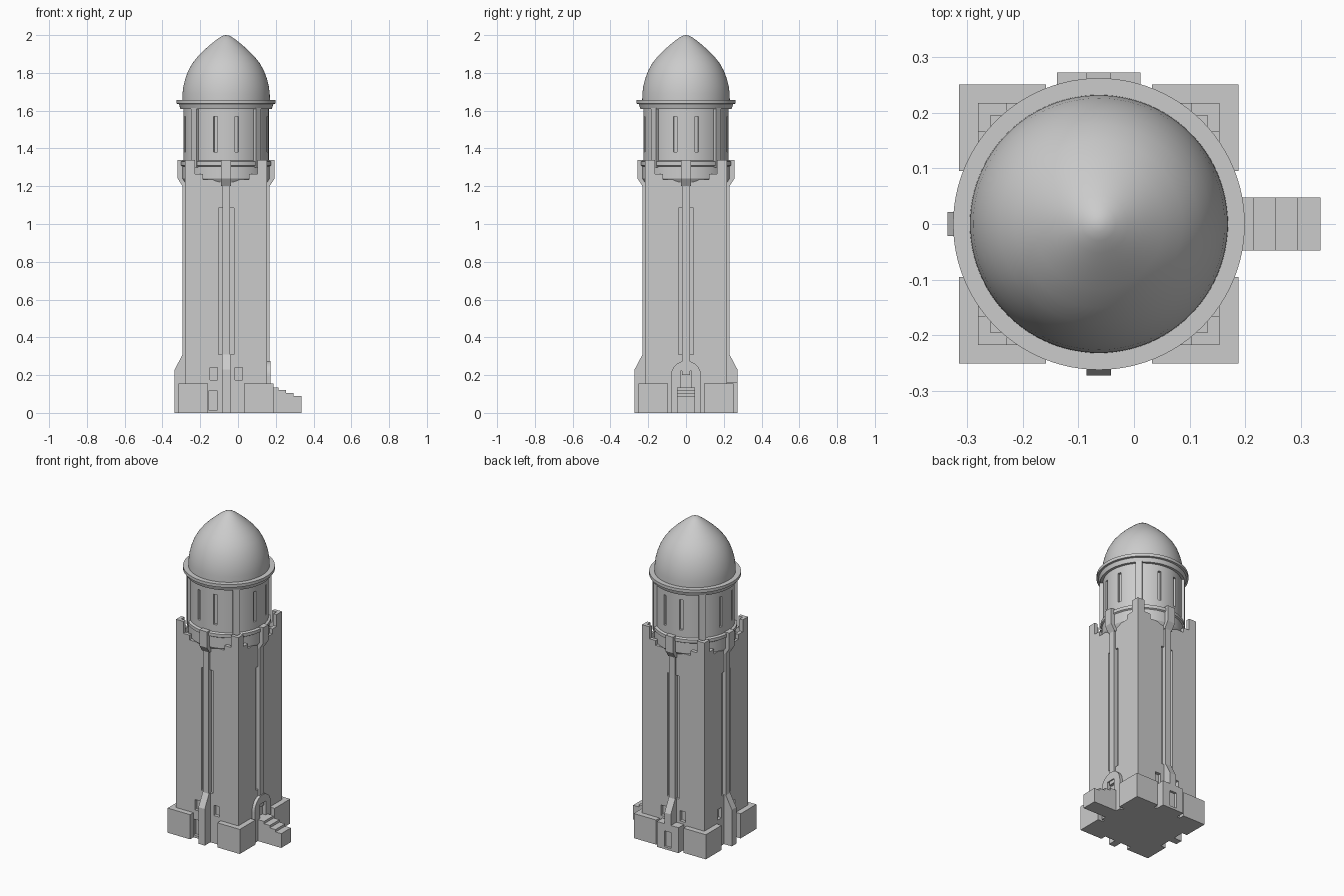
import bpy, bmesh, math
from mathutils import Matrix, Vector

if "Cube" in bpy.data.objects:
    bpy.data.objects.remove(bpy.data.objects["Cube"])

CX = -0.063          # tower axis
H = 0.217            # half width of the shaft
stone = bpy.data.materials.new("grey_stone")
stone.diffuse_color = (0.6, 0.6, 0.6, 1)
stone.use_nodes = True
stone.node_tree.nodes["Principled BSDF"].inputs["Base Color"].default_value = stone.diffuse_color


def finish(name, bm, turn=0.0, smooth=False):
    """Turn a mesh about the tower axis and add it to the scene."""
    bmesh.ops.recalc_face_normals(bm, faces=bm.faces)
    bm.transform(Matrix.Translation((CX, 0, 0)) @ Matrix.Rotation(turn, 4, 'Z'))
    me = bpy.data.meshes.new(name)
    bm.to_mesh(me)
    bm.free()
    ob = bpy.data.objects.new(name, me)
    bpy.context.collection.objects.link(ob)
    me.materials.append(stone)
    if smooth:
        bpy.ops.object.select_all(action='DESELECT')
        ob.select_set(True)
        bpy.context.view_layer.objects.active = ob
        bpy.ops.object.shade_smooth_by_angle(angle=math.radians(30))
    return ob


def extrude(name, pts, vec, turn=0.0):
    """Flat outline swept along a vector."""
    bm = bmesh.new()
    f = bm.faces.new([bm.verts.new(p) for p in pts])
    r = bmesh.ops.extrude_face_region(bm, geom=[f])
    vs = [v for v in r["geom"] if isinstance(v, bmesh.types.BMVert)]
    bmesh.ops.translate(bm, verts=vs, vec=vec)
    return finish(name, bm, turn)


def box(name, x0, x1, y0, y1, z0, z1, turn=0.0):
    return extrude(name, [(x0, y0, z0), (x1, y0, z0), (x1, y1, z0), (x0, y1, z0)],
                   (0, 0, z1 - z0), turn)


def rib(name, prof, w, turn):
    """Side profile of (distance outward, z) with half width w."""
    return extrude(name, [(-w, -d, z) for d, z in prof], (2 * w, 0, 0), turn)


def lathe(name, prof, n=96):
    bm = bmesh.new()
    vs = [bm.verts.new((r, 0, z)) for r, z in prof]
    es = [bm.edges.new(p) for p in zip(vs, vs[1:])]
    bmesh.ops.spin(bm, geom=vs + es, axis=(0, 0, 1), cent=(0, 0, 0),
                   angle=2 * math.pi, steps=n, use_merge=False)
    bmesh.ops.remove_doubles(bm, verts=bm.verts, dist=1e-5)
    return finish(name, bm, smooth=True)


def cut(ob, cutters):
    for c in cutters:
        m = ob.modifiers.new("cut", 'BOOLEAN')
        m.operation, m.solver, m.object = 'DIFFERENCE', 'EXACT', c
        c.hide_render = True
        c.hide_set(True)


Q = math.pi / 2      # turns: 0 front, 1 right, 2 back, 3 left

# Square shaft with sunk panels and small windows
shaft = box("shaft", -H, H, -H, H, 0, 1.235)
holes = []
for k in range(4):
    t = k * Q
    holes.append(box("panel_cutter", -0.041, 0.041, -0.3, -H + 0.013, 0.31, 1.085, t))
    if k != 1:
        for s in (-1, 1):
            x = s * 0.066
            holes.append(box("window_cutter", x - 0.02, x + 0.02, -0.3, -H + 0.02, 0.175, 0.24, t))
holes.append(box("front_door_cutter", -0.093, -0.045, -0.3, -H + 0.02, 0.015, 0.115))
cut(shaft, holes)

for k in range(4):
    t = k * Q
    # Long pilaster and the bracket it carries
    box("pilaster", -0.02, 0.02, -0.23, -0.19, 0.2, 1.21, t)
    rib("bracket", [(0.2, 1.2), (0.23, 1.2), (0.256, 1.24), (0.256, 1.34), (0.21, 1.34)], 0.026, t)
    # Flared foot of the pilaster
    if k != 1:
        z0 = 0.155 if k == 2 else 0
        rib("buttress", [(0.19, z0), (0.272, z0), (0.272, 0.23), (0.23, 0.31), (0.19, 0.31)], 0.022, t)
    # Corner block and stepped corner parapet
    box("corner_block", 0.095, 0.251, -0.251, -0.095, 0, 0.155, t)
    a, b, c = H, H - 0.052, H - 0.022
    outline = [(a, -a), (a, -b), (c, -b), (c, -c), (b, -c), (b, -a)]
    extrude("corner_merlon", [(x, y, 1.22) for x, y in outline], (0, 0, 0.12), t)
    for s in (0, 1):
        x0, x1 = ((0.122, b), (-b, -0.122))[s]
        box("parapet_step", x0, x1, -a, -c, 1.22, 1.265, t)

# Back porch with a door
porch = box("back_porch", -0.075, 0.075, -0.272, -0.19, 0, 0.16, 2 * Q)
cut(porch, [box("back_door_cutter", -0.024, 0.024, -0.3, -0.257, 0.015, 0.115, 2 * Q)])

# Arched entrance on the right
arch = [(-0.08, -0.19, 0), (0.08, -0.19, 0)]
arch += [(0.08 * math.cos(i * math.pi / 20), -0.19, 0.195 + 0.08 * math.sin(i * math.pi / 20))
         for i in range(21)]
entrance = extrude("arched_entrance", arch, (0, -0.046, 0), Q)
door = box("door_cutter", -0.03, 0.03, -0.3, -H + 0.005, 0.12, 0.222, Q)
cut(entrance, [door])
cut(shaft, [door])

# Entrance stairs, highest next to the door
edges = [0.2, 0.278, 0.318, 0.358, 0.398]
for i in range(4):
    box("stair_step", -0.048, 0.048, -edges[i + 1], -edges[i], 0, 0.135 - 0.015 * i, Q)

# Round drum with narrow windows
drum = lathe("drum", [(0, 1.2), (0.205, 1.2), (0.232, 1.24), (0.232, 1.305), (0.24, 1.31),
                      (0.24, 1.33), (0.226, 1.335), (0.226, 1.62), (0, 1.62)])
slits = []
for k in range(4):
    for s in (-1, 1):
        slits.append(box("slit_cutter", -0.01, 0.01, -0.3, -0.21, 1.38, 1.57,
                         k * Q + s * math.radians(14.5)))
    # Diagonal fin
    box("drum_fin", -0.02, 0.02, -0.243, -0.2, 1.3, 1.625, k * Q + Q / 2)
cut(drum, slits)

# Cornice and pointed dome
lathe("cornice", [(0, 1.61), (0.242, 1.61), (0.25, 1.635), (0.262, 1.637), (0.262, 1.656), (0, 1.656)])
lathe("dome", [(0, 1.65), (0.232, 1.65), (0.231, 1.69), (0.226, 1.73), (0.216, 1.77), (0.201, 1.81),
               (0.179, 1.85), (0.15, 1.887), (0.117, 1.92), (0.083, 1.95), (0.052, 1.975),
               (0.03, 1.99), (0.014, 1.998), (0, 2.0)])
